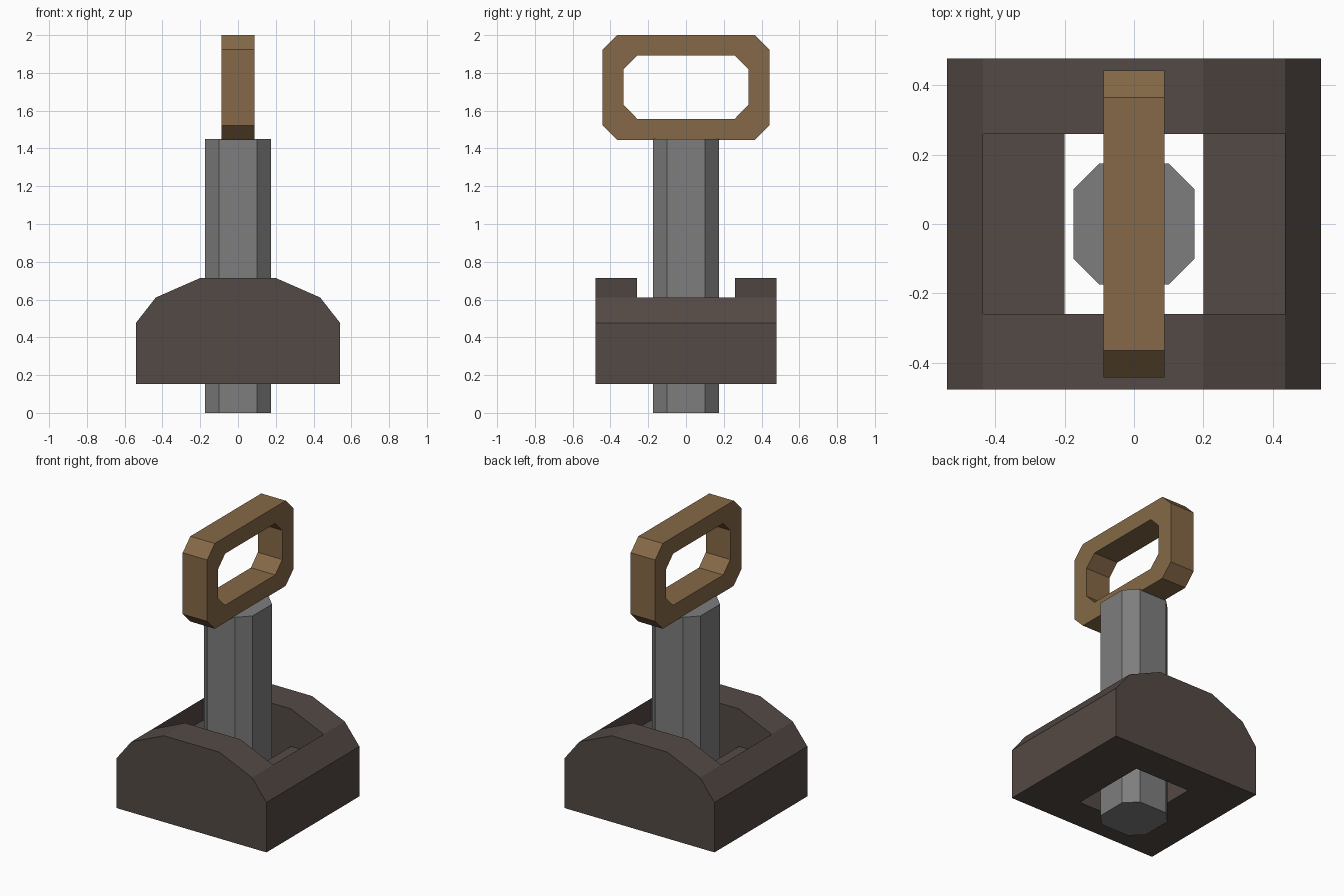
import bpy, bmesh
from mathutils import Vector

if "Cube" in bpy.data.objects:
    bpy.data.objects.remove(bpy.data.objects["Cube"])


def material(name, rgb):
    m = bpy.data.materials.new(name)
    m.diffuse_color = (*rgb, 1.0)
    m.use_nodes = True
    m.node_tree.nodes["Principled BSDF"].inputs["Base Color"].default_value = m.diffuse_color
    return m


STONE = material("dark brown", (0.088, 0.068, 0.059))
STEEL = material("mid grey", (0.208, 0.208, 0.208))
WOOD = material("wood brown", (0.235, 0.141, 0.063))


def prism(name, outline, start, along, mat):
    """Extrude a closed loop of 3D points by a vector."""
    bm = bmesh.new()
    face = bm.faces.new([bm.verts.new(p) for p in outline])
    res = bmesh.ops.extrude_face_region(bm, geom=[face], use_keep_orig=True)
    moved = [g for g in res["geom"] if isinstance(g, bmesh.types.BMVert)]
    bmesh.ops.translate(bm, verts=moved, vec=Vector(along))
    bmesh.ops.translate(bm, verts=bm.verts, vec=Vector(start))
    bmesh.ops.recalc_face_normals(bm, faces=bm.faces)
    me = bpy.data.meshes.new(name)
    bm.to_mesh(me)
    bm.free()
    me.materials.append(mat)
    ob = bpy.data.objects.new(name, me)
    bpy.context.collection.objects.link(ob)
    return ob


def octagon(a, b, c, d):
    """Chamfered rectangle: half sizes a, b with flats ending at c, d."""
    return [(a, -d), (a, d), (c, b), (-c, b), (-a, d), (-a, -d), (-c, -b), (c, -b)]


def box(name, hx, hy, z0, z1, mat):
    loop = [(hx, -hy, 0), (hx, hy, 0), (-hx, hy, 0), (-hx, -hy, 0)]
    return prism(name, loop, (0, 0, z0), (0, 0, z1 - z0), mat)


def cut(target, cutter):
    """Subtract a cutter, then discard it."""
    mod = target.modifiers.new("cut", "BOOLEAN")
    mod.operation, mod.solver, mod.object = "DIFFERENCE", "EXACT", cutter
    bpy.context.view_layer.objects.active = target
    bpy.ops.object.modifier_apply(modifier=mod.name)
    bpy.data.objects.remove(cutter)


# Block head: arched profile with an open pocket and a through hole
half = [(0.54, 0.152), (0.54, 0.477), (0.435, 0.611), (0.2, 0.714)]
arch = half + [(-x, z) for x, z in reversed(half)]
head = prism("head", [(x, 0, z) for x, z in arch], (0, -0.478, 0), (0, 0.956, 0), STONE)
cut(head, box("pocket_cutter", 0.435, 0.26, 0.47, 0.9, STONE))
cut(head, box("hole_cutter", 0.2, 0.26, 0.0, 0.9, STONE))

# Eight-sided shaft passing through the hole
prism("shaft", [(x, y, 0) for x, y in octagon(0.175, 0.175, 0.1, 0.1)],
      (0, 0, 0), (0, 0, 1.45), STEEL)

# Chamfered grip ring on top of the shaft
ring = octagon(0.443, 0.2775, 0.365, 0.2)
hole = octagon(0.33, 0.168, 0.258, 0.095)
grip = prism("grip", [(0, y, z) for y, z in ring], (-0.088, 0, 1.7225), (0.176, 0, 0), WOOD)
cut(grip, prism("grip_cutter", [(0, y, z) for y, z in hole],
                (-0.3, 0, 1.725), (0.6, 0, 0), WOOD))
